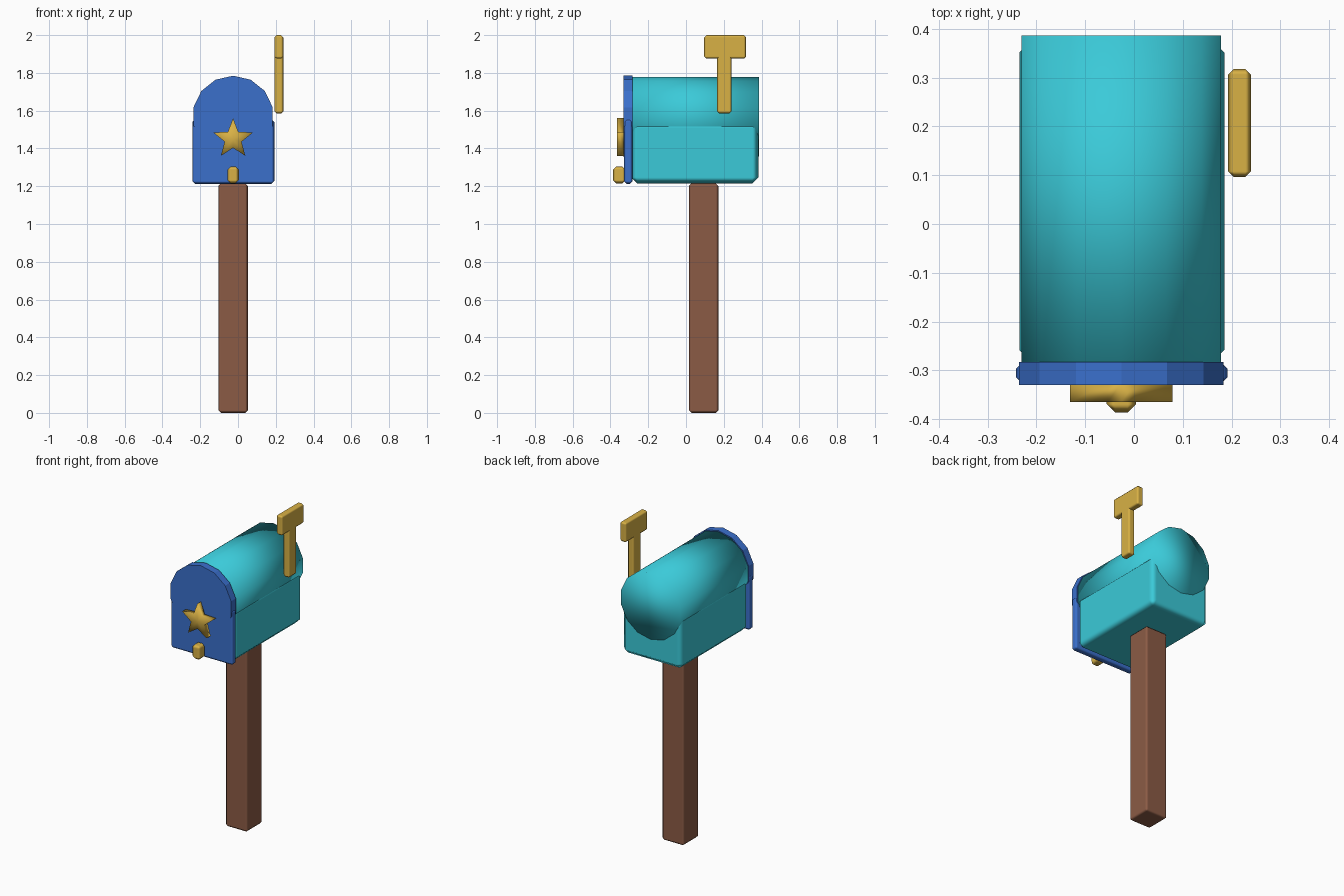
import bpy
import bmesh
from math import sin, cos, pi
from mathutils import Matrix

default = bpy.data.objects.get("Cube")
if default:
    bpy.data.objects.remove(default, do_unlink=True)

CX = -0.026  # centre line of box, door and post


def material(name, rgb):
    mat = bpy.data.materials.new(name)
    mat.use_nodes = True
    colour = (*rgb, 1)
    mat.diffuse_color = colour
    mat.node_tree.nodes["Principled BSDF"].inputs["Base Color"].default_value = colour
    return mat


TEAL = material("teal paint", (0.043, 0.59, 0.69))
BLUE = material("blue paint", (0.043, 0.16, 0.6))
GOLD = material("gold paint", (0.69, 0.44, 0.06))
WOOD = material("brown wood", (0.26, 0.105, 0.06))


def finish(name, bm, mat, smooth):
    bmesh.ops.recalc_face_normals(bm, faces=bm.faces)
    for face in bm.faces:
        face.smooth = smooth
    mesh = bpy.data.meshes.new(name)
    bm.to_mesh(mesh)
    bm.free()
    mesh.materials.append(mat)
    obj = bpy.data.objects.new(name, mesh)
    bpy.context.collection.objects.link(obj)
    return obj


def block(name, xs, ys, zs, mat, bevel):
    """Box between limits on each axis, with softened edges."""
    bm = bmesh.new()
    bmesh.ops.create_cube(bm, size=1)
    for v in bm.verts:
        for i, (lo, hi) in enumerate((xs, ys, zs)):
            v.co[i] = hi if v.co[i] > 0 else lo
    obj = finish(name, bm, mat, True)
    mod = obj.modifiers.new("soft edges", "BEVEL")
    mod.width = bevel
    mod.segments = 1
    mod.harden_normals = True
    return obj


def barrel(name, radius, z, y0, y1, mat, smooth):
    """Fourteen-sided cylinder along y with a corner at the top."""
    bm = bmesh.new()
    turn = Matrix.Translation((CX, (y0 + y1) / 2, z)) @ Matrix.Rotation(pi / 2, 4, "X")
    bmesh.ops.create_cone(bm, cap_ends=True, segments=14, radius1=radius,
                          radius2=radius, depth=y1 - y0, matrix=turn)
    return finish(name, bm, mat, smooth)


def star(name, z, outer, inner, y0, y1, mat):
    """Five-pointed prism with fanned faces."""
    bm = bmesh.new()
    rings = []
    for y in (y0, y1):
        ring = []
        for i in range(10):
            r, a = (inner if i % 2 else outer), i * pi / 5
            ring.append(bm.verts.new((CX + r * sin(a), y, z + r * cos(a))))
        hub = bm.verts.new((CX, y, z))
        for i in range(10):
            bm.faces.new((hub, ring[i], ring[(i + 1) % 10]))
        rings.append(ring)
    front, back = rings
    for i in range(10):
        j = (i + 1) % 10
        bm.faces.new((front[i], front[j], back[j], back[i]))
    return finish(name, bm, mat, True)


# Post
block("post", (CX - 0.078, CX + 0.078), (0.015, 0.172), (0, 1.215), WOOD, 0.014)

# Mailbox body: lower box with a rounded roof
block("lower_box", (-0.235, 0.185), (-0.29, 0.383), (1.215, 1.54), TEAL, 0.032)
barrel("rounded_roof", 0.21, 1.568, -0.29, 0.386, TEAL, True)

# Door
block("door_panel", (-0.242, 0.192), (-0.328, -0.283), (1.213, 1.555), BLUE, 0.014)
barrel("door_arch", 0.215, 1.57, -0.33, -0.283, BLUE, False)
block("door_handle", (-0.056, 0.004), (-0.386, -0.32), (1.215, 1.305), GOLD, 0.017)
star("door_star", 1.45, 0.11, 0.047, -0.365, -0.325, GOLD)

# Signal flag on the left side
block("flag_pole", (0.193, 0.24), (0.165, 0.242), (1.585, 1.9), GOLD, 0.012)
block("flag_head", (0.193, 0.24), (0.096, 0.318), (1.875, 2.0), GOLD, 0.012)
